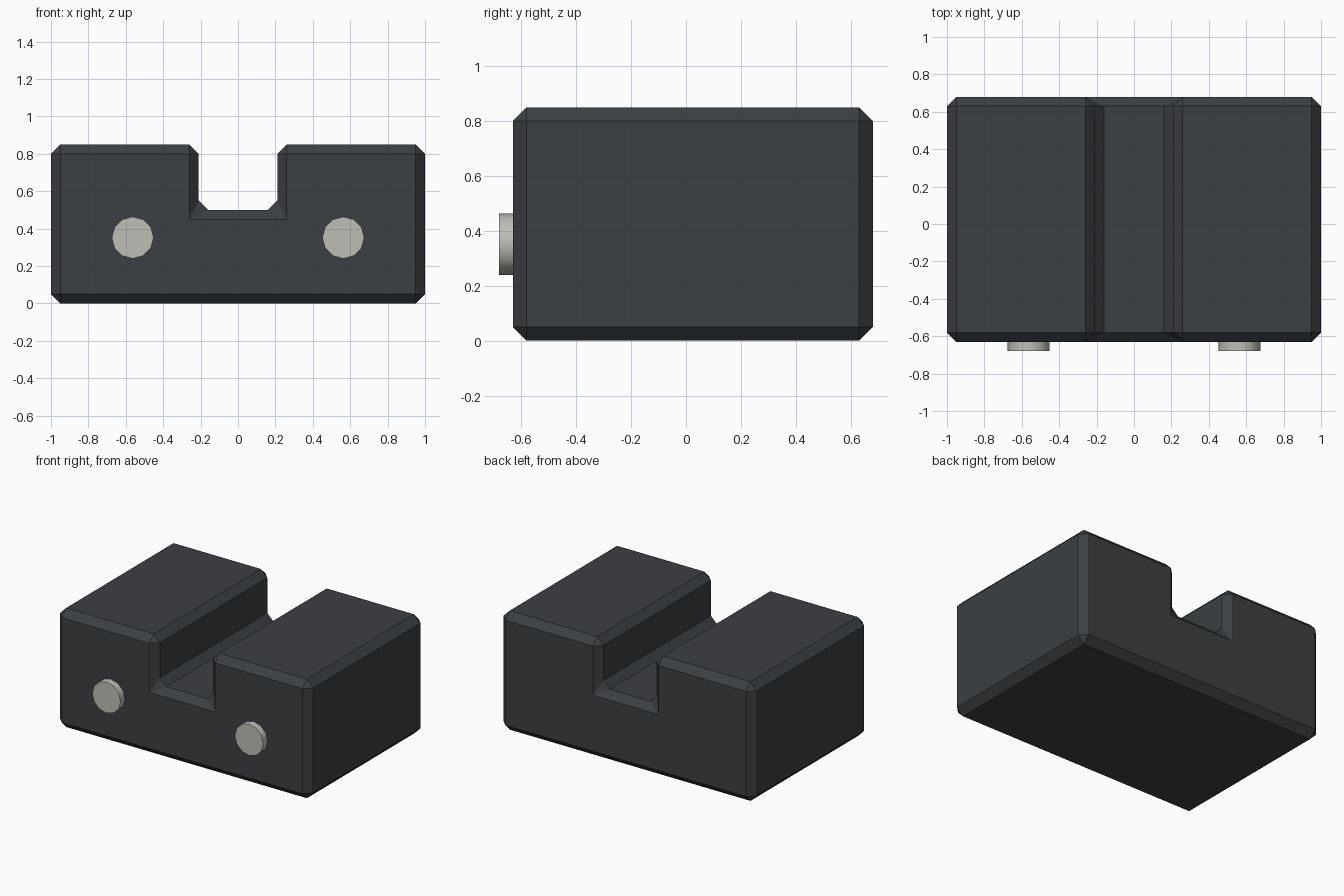
import bpy, bmesh
from math import pi, radians

if "Cube" in bpy.data.objects:
    bpy.data.objects.remove(bpy.data.objects["Cube"])


def material(name, rgb):
    mat = bpy.data.materials.new(name)
    mat.diffuse_color = (*rgb, 1)
    mat.use_nodes = True
    mat.node_tree.nodes["Principled BSDF"].inputs["Base Color"].default_value = mat.diffuse_color
    return mat


dark = material("dark_metal", (0.045, 0.05, 0.055))
pale = material("pale_metal", (0.52, 0.52, 0.47))

# Slotted block: U-shaped front profile extruded along y, all edges chamfered
half = [(0.21, 0.5), (0.21, 0.85), (1.0, 0.85), (1.0, 0.0)]
profile = half + [(-x, z) for x, z in reversed(half)]
front, back = -0.63, 0.68

bm = bmesh.new()
face = bm.faces.new([bm.verts.new((x, front, z)) for x, z in profile])
ext = bmesh.ops.extrude_face_region(bm, geom=[face])
new_verts = [g for g in ext["geom"] if isinstance(g, bmesh.types.BMVert)]
bmesh.ops.translate(bm, verts=new_verts, vec=(0, back - front, 0))
if not any(len(f.verts) == 8 and f.calc_center_median().y < front + 0.01 for f in bm.faces):
    bm.faces.new([v for v in face.verts] if face.is_valid else [])
bmesh.ops.recalc_face_normals(bm, faces=bm.faces[:])
mesh = bpy.data.meshes.new("slotted_block")
bm.to_mesh(mesh)
bm.free()
block = bpy.data.objects.new("slotted_block", mesh)
bpy.context.collection.objects.link(block)
mesh.materials.append(dark)
bevel = block.modifiers.new("chamfer", "BEVEL")
bevel.width = 0.05
bevel.segments = 1
bevel.limit_method = "ANGLE"
bevel.angle_limit = radians(30)

# Two round studs on the front face
for side, x in (("left", -0.563), ("right", 0.563)):
    bpy.ops.mesh.primitive_cylinder_add(vertices=12, radius=0.112, depth=0.1,
                                        location=(x, -0.63, 0.352),
                                        rotation=(pi / 2, 0, 0))
    stud = bpy.context.object
    stud.name = side + "_stud"
    stud.data.materials.append(pale)
    bpy.ops.object.shade_smooth_by_angle(angle=radians(35))
